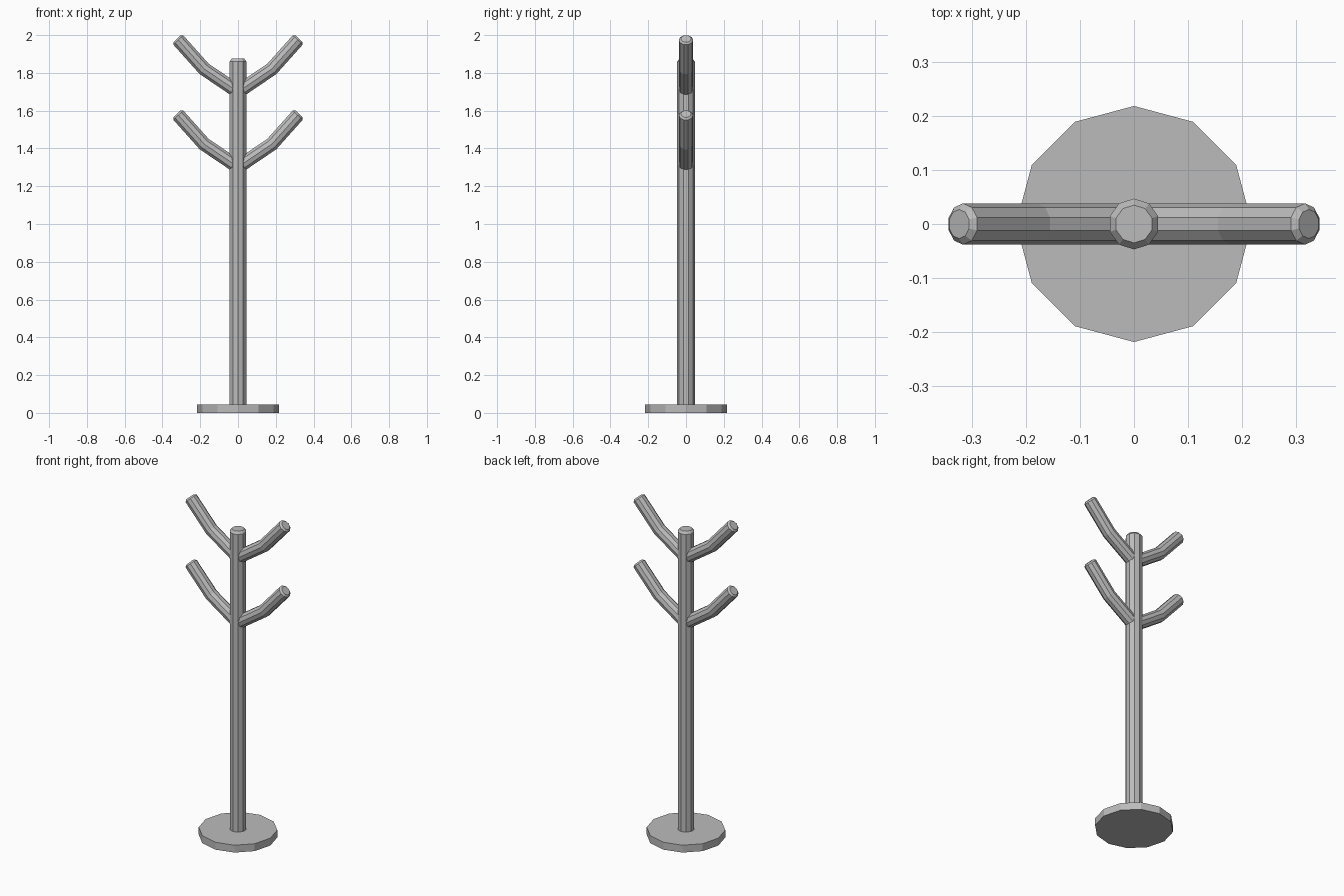
import bpy, bmesh, math
from mathutils import Vector

default = bpy.data.objects.get("Cube")
if default:
    bpy.data.objects.remove(default, do_unlink=True)

# Single grey material
grey = bpy.data.materials.new("plain grey")
grey.use_nodes = True
grey.diffuse_color = (0.5, 0.5, 0.5, 1)
grey.node_tree.nodes["Principled BSDF"].inputs["Base Color"].default_value = grey.diffuse_color


def tube(name, path, radii, sides):
    """Flat-shaded tube along a path in the xz plane, mitred at its bends."""
    pts = [Vector((x, 0, z)) for x, z in path]
    bm = bmesh.new()
    rings = []
    for i, p in enumerate(pts):
        before = (p - pts[max(i - 1, 0)]).normalized()
        after = (pts[min(i + 1, len(pts) - 1)] - p).normalized()
        tangent = (before + after).normalized()
        stretch = 1 / max(tangent.dot(before), tangent.dot(after))
        across = Vector((0, 1, 0))
        up = tangent.cross(across) * stretch
        ring = []
        for k in range(sides):
            a = math.tau * k / sides
            ring.append(bm.verts.new(p + radii[i] * (across * math.cos(a) + up * math.sin(a))))
        rings.append(ring)
    for low, high in zip(rings, rings[1:]):
        for k in range(sides):
            n = (k + 1) % sides
            bm.faces.new((low[k], low[n], high[n], high[k]))
    bm.faces.new(rings[0])
    bm.faces.new(rings[-1])
    bmesh.ops.recalc_face_normals(bm, faces=bm.faces)
    mesh = bpy.data.meshes.new(name)
    bm.to_mesh(mesh)
    bm.free()
    mesh.materials.append(grey)
    obj = bpy.data.objects.new(name, mesh)
    bpy.context.collection.objects.link(obj)
    return obj


# Round foot and upright pole with a chamfered top
tube("base", [(0, 0), (0, 0.045)], [0.218, 0.218], 12)
tube("pole", [(0, 0.04), (0, 1.86), (0, 1.875)], [0.047, 0.047, 0.035], 10)

# Two levels of bent hooks, one on each side, with chamfered tips
arm_path = [(0.0, 1.70), (0.179, 1.821), (0.316, 1.974), (0.323, 1.981)]
arm_radii = [0.038, 0.038, 0.038, 0.027]
for level, drop in (("upper", 0), ("lower", 0.398)):
    for side, sign in (("left", 1), ("right", -1)):
        path = [(sign * x, z - drop) for x, z in arm_path]
        tube(f"{level}_{side}_hook", path, arm_radii, 10)
